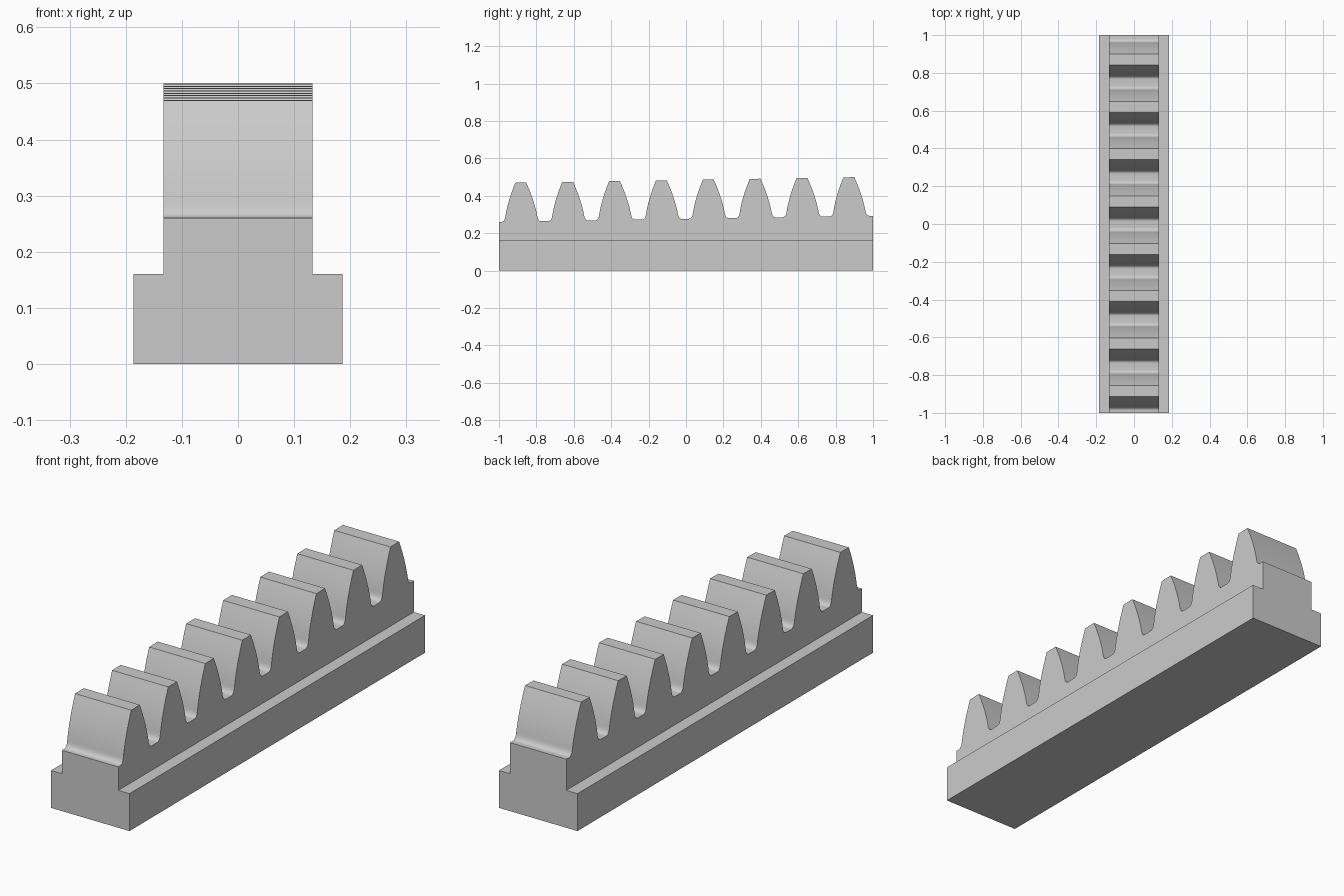
import bpy, bmesh, math
from mathutils import Vector, Matrix

cube = bpy.data.objects.get("Cube")
if cube:
    bpy.data.objects.remove(cube, do_unlink=True)

STEP = 0.16                       # top of the wide foot
TEETH, PITCH, FIRST = 8, 0.2506, -0.88
ROOT, TILT = 0.277, 0.0165        # root height at the middle, slope of the tooth line

steel = bpy.data.materials.new("plain grey")
steel.use_nodes = True
grey = (0.6, 0.6, 0.6, 1)
steel.diffuse_color = grey
steel.node_tree.nodes["Principled BSDF"].inputs["Base Color"].default_value = grey


def bezier(a, b, c, steps):
    """Points on a quadratic curve from a to c."""
    a, b, c = Vector(a), Vector(b), Vector(c)
    ts = [i / steps for i in range(steps + 1)]
    return [a * (1 - t) ** 2 + b * 2 * t * (1 - t) + c * t * t for t in ts]


def extrude_profile(name, profile, half_width):
    """Extrude a (y, z) outline across x."""
    bm = bmesh.new()
    face = bm.faces.new([bm.verts.new((-half_width, y, z)) for y, z in profile])
    out = bmesh.ops.extrude_face_region(bm, geom=[face])
    moved = [v for v in out["geom"] if isinstance(v, bmesh.types.BMVert)]
    bmesh.ops.translate(bm, verts=moved, vec=(2 * half_width, 0, 0))
    bmesh.ops.recalc_face_normals(bm, faces=bm.faces)
    mesh = bpy.data.meshes.new(name)
    bm.to_mesh(mesh)
    bm.free()
    mesh.materials.append(steel)
    obj = bpy.data.objects.new(name, mesh)
    bpy.context.collection.objects.link(obj)
    return obj


# Wide foot
extrude_profile("foot", [(-1, 0), (1, 0), (1, STEP), (-1, STEP)], 0.186)

# Half tooth: bulged flank, then root fillet
flank = bezier((0.029, 0.208), (0.071, 0.111), (0.085, 0.03), 8)
fillet = bezier((0.085, 0.03), (0.089, 0), (0.108, 0), 8)
right_half = flank + fillet[1:]
left_half = [Vector((-p.x, p.y)) for p in reversed(right_half)]
turn = Matrix.Rotation(math.atan(TILT), 2)

# Toothed bar, its tooth line rising gently towards the back
outline = [(1, STEP), (-1, STEP), (-1, ROOT - TILT)]
for i in range(TEETH):
    y = FIRST + i * PITCH
    centre = Vector((y, ROOT + TILT * y))
    outline += [tuple(centre + turn @ p) for p in left_half + right_half]
outline.append((1, ROOT + TILT))
bar = extrude_profile("toothed_bar", outline, 0.133)

bpy.ops.object.select_all(action="DESELECT")
bar.select_set(True)
bpy.context.view_layer.objects.active = bar
bpy.ops.object.shade_smooth_by_angle(angle=math.radians(30))
